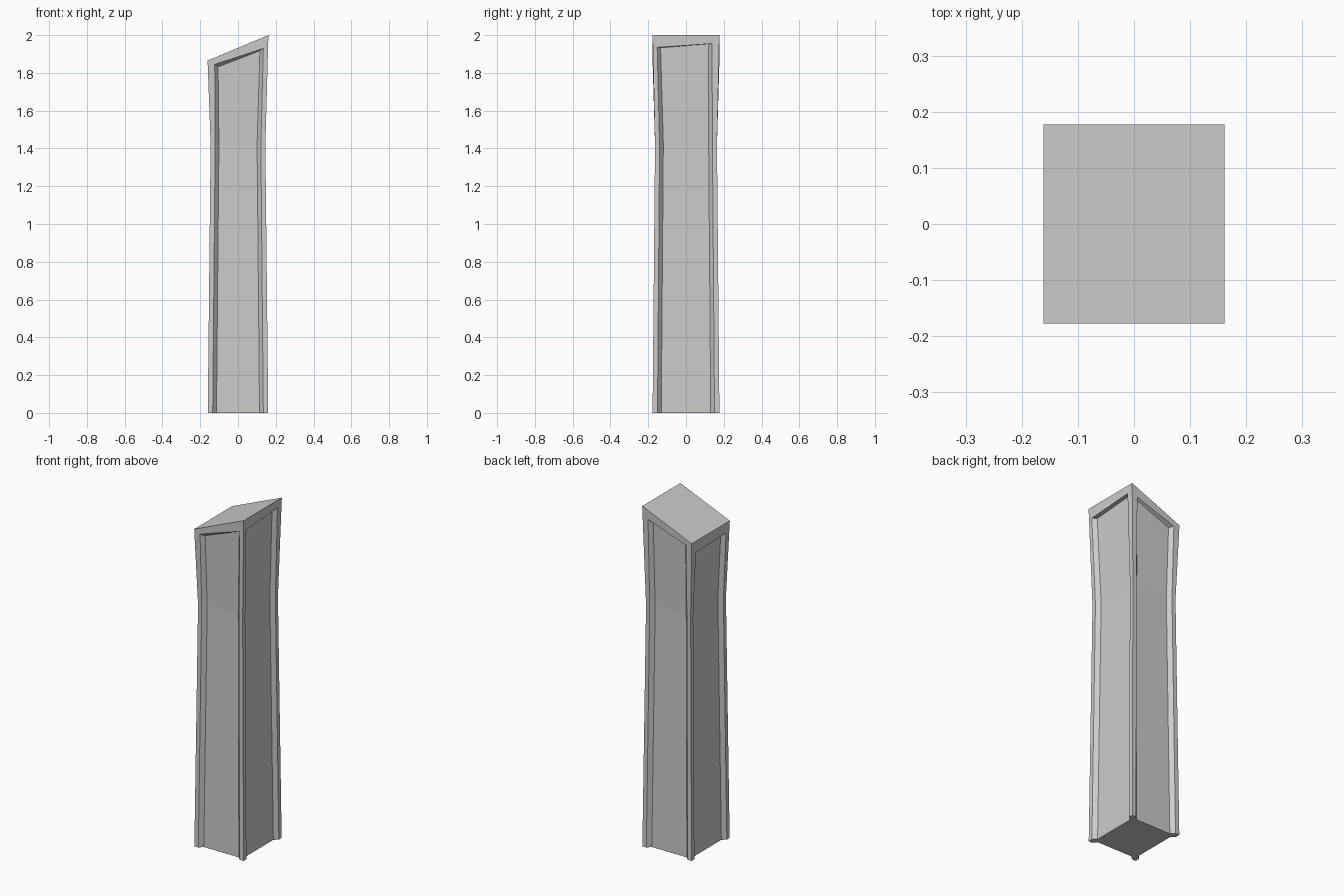
import bpy, bmesh
from mathutils import Vector

if "Cube" in bpy.data.objects:
    bpy.data.objects.remove(bpy.data.objects["Cube"])

HX, HY = (0.16, 0.145, 0.161), (0.177, 0.164, 0.177)   # half sizes: foot, waist, crown
WAIST, DEPTH = 1.42, 0.022

def roof(x):
    return 1.9325 + 0.42 * x

def half(z, x):
    """Half sizes of the waisted shaft at height z under roof position x."""
    if z <= WAIST:
        i, t = 0, z / WAIST
    else:
        i, t = 1, (z - WAIST) / (roof(x) - WAIST)
    return [h[i] + (h[i + 1] - h[i]) * t for h in (HX, HY)]

bm = bmesh.new()

def face(*pts):
    return bm.faces.new([bm.verts.new(p) for p in pts])

def corner(sx, sy, z=None):
    if z is None:
        z = roof(sx * HX[2])
    hx, hy = half(z, sx * HX[2])
    return Vector((sx * hx, sy * hy, z))

def column(s, n, along, z, lip, inner):
    """Lip point and sunken floor point of a panel, next to corner s."""
    out = corner(s[0], s[1], z) + along * lip
    floor = corner(s[0], s[1], z) + along * inner - n * DEPTH
    return out, floor

# sides: corner a, corner b, top margins a/b, panel top heights a/b, lintel drop
sides = [
    ((-1, -1), (1, -1), 0.037, 0.025, 1.845, 1.930, 0.013),
    ((1, -1), (1, 1), 0.023, 0.038, 1.935, 1.955, 0.002),
    ((1, 1), (-1, 1), 0.035, 0.037, 1.930, 1.845, 0.005),
    ((-1, 1), (-1, -1), 0.040, 0.030, 1.795, 1.805, 0.002),
]
base = []
for a, b, ma, mb, za, zb, drop in sides:
    along = Vector((b[0] - a[0], b[1] - a[1], 0)).normalized()
    n = Vector((along.y, -along.x, 0))
    cols = []
    for s, d, m, zt in ((a, along, ma, za), (b, -along, mb, zb)):
        rows = [(corner(*s, z), *column(s, n, d, z, lip, lip + 0.02))
                for z, lip in ((0, 0.026), (WAIST, 0.024))]
        lip, floor = column(s, n, d, zt, m, m + 0.018)
        floor.z -= drop
        rows.append((corner(*s), lip, floor))
        cols.append(rows)
    A, B = cols
    for i in range(2):
        for k in range(2):                       # corner post, panel reveal
            face(A[i][k], A[i][k+1], A[i+1][k+1], A[i+1][k])
            face(B[i][k+1], B[i][k], B[i+1][k], B[i+1][k+1])
        face(A[i][2], B[i][2], B[i+1][2], A[i+1][2])     # panel floor
    face(A[2][2], B[2][2], B[2][1], A[2][1])     # underside of lintel
    face(A[2][1], B[2][1], B[2][0], A[2][0])     # lintel
    base += [A[0][0], A[0][1], A[0][2], B[0][2], B[0][1]]

# sloping top and notched foot
face(*[corner(*s[0]) for s in sides])
face(*reversed(base))

bmesh.ops.remove_doubles(bm, verts=bm.verts, dist=0.0005)
bmesh.ops.recalc_face_normals(bm, faces=bm.faces)
mesh = bpy.data.meshes.new("panelled_pillar")
bm.to_mesh(mesh)
bm.free()
bpy.context.collection.objects.link(bpy.data.objects.new("panelled_pillar", mesh))
